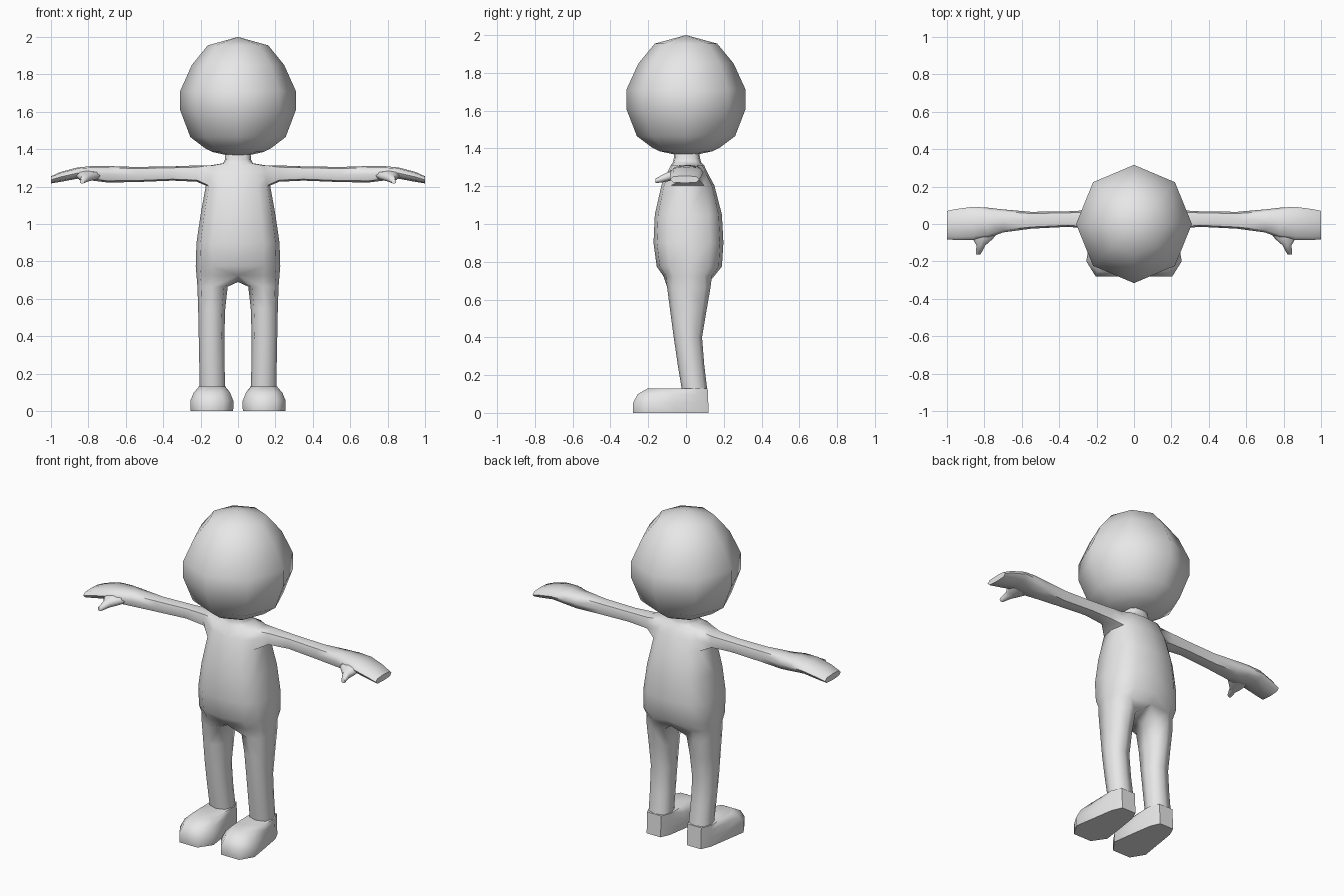
import bpy, bmesh, math

if "Cube" in bpy.data.objects:
    bpy.data.objects.remove(bpy.data.objects["Cube"])

grey = bpy.data.materials.new("plain grey")
grey.diffuse_color = (0.8, 0.8, 0.8, 1)
grey.use_nodes = True
grey.node_tree.nodes["Principled BSDF"].inputs["Base Color"].default_value = grey.diffuse_color


def spow(v, e):
    return math.copysign(abs(v) ** e, v)


def oval(a0, a1, b0, b1, degrees, e=0.8):
    """Rounded-box outline inside the given bounds, sampled at some angles."""
    out = []
    for d in degrees:
        t = math.radians(d)
        c, s = spow(round(math.cos(t), 6), e), spow(round(math.sin(t), 6), e)
        out.append(((a0 + a1) / 2 + c * (a1 - a0) / 2,
                    (b0 + b1) / 2 + s * (b1 - b0) / 2))
    return out


def verts(bm, points):
    return [bm.verts.new(p) for p in points]


def bridge(bm, a, b, closed=True, skip=()):
    n = len(a)
    for i in range(n if closed else n - 1):
        if i not in skip:
            j = (i + 1) % n
            bm.faces.new((a[i], a[j], b[j], b[i]))


def loft(bm, rings, cap_start=True, cap_end=True):
    for a, b in zip(rings, rings[1:]):
        bridge(bm, a, b)
    if cap_start:
        bm.faces.new(rings[0])
    if cap_end:
        bm.faces.new(rings[-1])


def finish(name, bm, mirrored=True, angle=60):
    if mirrored:
        bmesh.ops.mirror(bm, geom=bm.verts[:] + bm.edges[:] + bm.faces[:],
                         axis='X', merge_dist=0.0005)
    bmesh.ops.recalc_face_normals(bm, faces=bm.faces[:])
    mesh = bpy.data.meshes.new(name)
    bm.to_mesh(mesh)
    bm.free()
    mesh.materials.append(grey)
    ob = bpy.data.objects.new(name, mesh)
    bpy.context.collection.objects.link(ob)
    bpy.ops.object.select_all(action='DESELECT')
    ob.select_set(True)
    bpy.context.view_layer.objects.active = ob
    bpy.ops.object.shade_smooth_by_angle(angle=math.radians(angle))
    return ob


# Head: eight-sided ball
bm = bmesh.new()
eighths = range(0, 360, 45)
rings = []
for z, r in [(1.385, 0.14), (1.405, 0.18), (1.465, 0.26), (1.61, 0.316),
             (1.71, 0.316), (1.85, 0.252), (1.955, 0.165)]:
    rings.append(verts(bm, [(r * 0.98 * math.cos(math.radians(d)),
                             r * math.sin(math.radians(d)), z) for d in eighths]))
loft(bm, rings, False, False)
for z, ring in ((1.355, rings[0]), (2.0, rings[-1])):
    pole = bm.verts.new((0, 0, z))
    for i in range(8):
        bm.faces.new((ring[i], ring[(i + 1) % 8], pole))
finish("head", bm, mirrored=False)

# Body: half torso from hips to neck, with openings for arm and leg
bm = bmesh.new()
torso = []
for z, w, front, back in [
        (0.725, 0.222, -0.12, 0.15), (0.775, 0.226, -0.155, 0.19),
        (0.9, 0.222, -0.172, 0.198), (1.05, 0.2, -0.165, 0.19),
        (1.205, 0.172, -0.13, 0.15), (1.26, 0.165, -0.105, 0.12),
        (1.312, 0.158, -0.08, 0.095), (1.325, 0.08, -0.07, 0.08),
        (1.345, 0.07, -0.065, 0.075), (1.4, 0.065, -0.06, 0.065)]:
    pts = oval(-w, w, front, back, range(-90, 91, 30), 0.7)
    torso.append(verts(bm, [(x, y, z) for x, y in pts]))
for k in range(len(torso) - 1):
    bridge(bm, torso[k], torso[k + 1], closed=False,
           skip=(2, 3) if k in (4, 5) else ())
bm.faces.new(torso[-1])

# Leg: grows from the hip loop closed by a crotch point
crotch = bm.verts.new((0, 0.015, 0.69))
rings = [torso[0] + [crotch]]
for z, inner, outer, front, back in [
        (0.665, 0.055, 0.217, -0.1, 0.13), (0.55, 0.068, 0.213, -0.085, 0.11),
        (0.4, 0.073, 0.21, -0.065, 0.085), (0.25, 0.072, 0.207, -0.043, 0.097),
        (0.11, 0.068, 0.205, -0.02, 0.114)]:
    pts = oval(inner, outer, front, back, range(225, 225 + 360, 45))
    rings.append(verts(bm, [(x, y, z) for x, y in pts]))
loft(bm, rings, cap_start=False)

# Arm and hand: grow from the shoulder loop
low, mid, top = torso[4:7]
rings = [[low[3], low[2], mid[2], top[2], top[3], top[4], mid[4], low[4]]]
for x, front, back, bottom, upper in [
        (0.22, -0.028, 0.075, 1.226, 1.313), (0.35, -0.015, 0.068, 1.232, 1.308),
        (0.55, -0.025, 0.065, 1.224, 1.305), (0.7, -0.045, 0.078, 1.222, 1.31),
        (0.78, -0.075, 0.087, 1.232, 1.31), (0.86, -0.085, 0.092, 1.242, 1.302),
        (0.95, -0.085, 0.08, 1.225, 1.278), (1.0, -0.083, 0.07, 1.217, 1.255)]:
    pts = oval(front, back, bottom, upper, range(270, 270 - 360, -45), 0.65)
    rings.append(verts(bm, [(x, y, z) for y, z in pts]))
loft(bm, rings, cap_start=False)
finish("body", bm)

# Thumbs: short tapered stubs pointing forward
bm = bmesh.new()
rings = []
for y, x0, x1, z0, z1 in [
        (-0.035, 0.72, 0.87, 1.238, 1.288), (-0.08, 0.755, 0.862, 1.23, 1.283),
        (-0.115, 0.795, 0.842, 1.222, 1.266), (-0.162, 0.82, 0.846, 1.216, 1.24)]:
    rings.append(verts(bm, [(x, y, z) for x, z in oval(x0, x1, z0, z1, eighths)]))
loft(bm, rings)
finish("thumbs", bm)

# Feet: wide toes, narrow heel, tapering toward the top
bm = bmesh.new()
sole = [(0.09, 0.12), (0.185, 0.12), (0.212, 0.06), (0.232, -0.06), (0.255, -0.2),
        (0.205, -0.28), (0.08, -0.28), (0.025, -0.2), (0.045, -0.06), (0.065, 0.06)]
rings = []
for z, sx, sy in [(0, 0.98, 1), (0.012, 1, 1), (0.055, 1, 1),
                  (0.1, 0.84, 0.91), (0.13, 0.6, 0.72)]:
    ring = []
    for x, y in sole:
        toe = min(1, max(0, (0.06 - y) / 0.2))     # heel keeps its width
        kx = 1 + (sx - 1) * toe
        ring.append((0.138 + (x - 0.138) * kx, y * sy if y < 0 else y - z * 0.04, z))
    rings.append(verts(bm, ring))
loft(bm, rings)
finish("feet", bm, angle=65)
